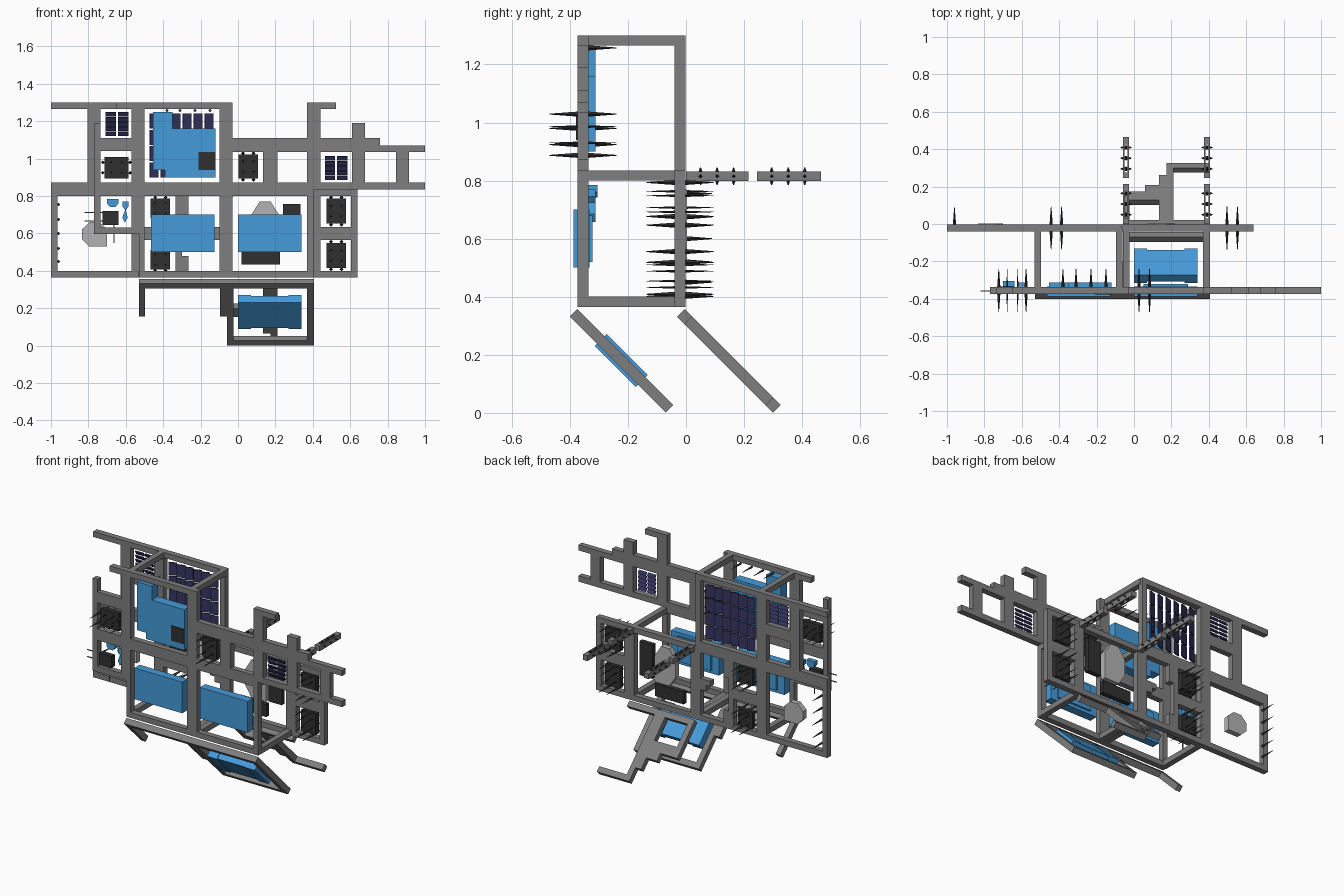
import bpy, bmesh, math
from mathutils import Matrix, Vector

if "Cube" in bpy.data.objects:
    bpy.data.objects.remove(bpy.data.objects["Cube"])

def material(name, rgb):
    m = bpy.data.materials.new(name)
    m.diffuse_color = (*rgb, 1)
    m.use_nodes = True
    m.node_tree.nodes["Principled BSDF"].inputs["Base Color"].default_value = m.diffuse_color
    return m

BLUE = material("blue", (0.06, 0.33, 0.70))
BLACK = material("black", (0.03, 0.03, 0.03))
NAVY = material("navy", (0.035, 0.035, 0.12))
GREY = material("frame_grey", (0.21, 0.21, 0.21))
LIGHT = material("light_grey", (0.45, 0.45, 0.45))
FRONT, BACK, T = -0.355, -0.021, 0.037     # wall planes and beam thickness

def finish(name, bm, mat, loc=(0, 0, 0), tilt=0):
    me = bpy.data.meshes.new(name)
    bm.to_mesh(me)
    bm.free()
    ob = bpy.data.objects.new(name, me)
    ob.location, ob.rotation_euler = loc, (tilt, 0, 0)
    me.materials.append(mat)
    bpy.context.collection.objects.link(ob)
    return ob

def add_box(bm, x0, x1, y0, y1, z0, z1, rot=Matrix()):
    m = (Matrix.Translation(((x0+x1)/2, (y0+y1)/2, (z0+z1)/2)) @ rot
         @ Matrix.Diagonal((x1-x0, y1-y0, z1-z0, 1)))
    bmesh.ops.create_cube(bm, size=1, matrix=m)

def wall(name, rects, loc, tilt=0, mat=GREY, t=T):
    """Flat frame of beams, each given as x0, x1, z0, z1."""
    bm = bmesh.new()
    for x0, x1, z0, z1 in rects:
        add_box(bm, x0, x1, -t/2, t/2, z0, z1)
    return finish(name, bm, mat, loc, tilt)

def boxes(name, items, mat):
    bm = bmesh.new()
    for b in items:
        add_box(bm, *b)
    return finish(name, bm, mat)

def spike(bm, base, tip, r):
    d = Vector(tip) - Vector(base)
    m = (Matrix.Translation((Vector(base) + Vector(tip)) / 2)
         @ d.to_track_quat('Z', 'Y').to_matrix().to_4x4())
    bmesh.ops.create_cone(bm, cap_ends=True, segments=4, radius1=r, radius2=r*0.15,
                          depth=d.length, matrix=m)

def plate(name, pts, y0, y1, mat):
    """Outline in x, z extruded along y."""
    bm = bmesh.new()
    f = bm.faces.new([bm.verts.new((x, y0, z)) for x, z in pts])
    ext = bmesh.ops.extrude_face_region(bm, geom=[f])
    bmesh.ops.translate(bm, vec=(0, y1-y0, 0),
                        verts=[v for v in ext['geom'] if isinstance(v, bmesh.types.BMVert)])
    bmesh.ops.recalc_face_normals(bm, faces=bm.faces)
    return finish(name, bm, mat)

# front wall
wall("front_wall_posts", [
    (-.53, -.50, .365, 1.3), (-.57, -.53, .6, 1.3), (-.10, -.03, .365, 1.3),
    (.37, .405, .365, 1.3), (.405, .44, .835, 1.3), (-.77, -.735, .6, 1.19),
    (.135, .21, .87, 1.04), (.61, .68, .835, 1.19), (.845, .915, .835, 1.04)],
    (0, FRONT, 0))
wall("front_wall_rails", [
    (-.65, -.03, 1.265, 1.3), (.37, .525, 1.265, 1.3), (-.77, -.57, 1.04, 1.11),
    (-.03, .76, 1.07, 1.11), (-.03, 1.0, 1.035, 1.07), (-.77, 1.0, .835, .872),
    (-.77, .405, .80, .835), (-.77, -.53, .597, .633), (-.53, .405, .365, .40)],
    (0, FRONT, 0))
# back wall
wall("back_wall_posts", [
    (-1, -.966, .365, .835), (-.57, -.50, .365, 1.3), (-.10, -.065, .365, 1.3),
    (-.065, -.03, .365, .835), (.37, .44, .365, .835), (.605, .64, .365, .835),
    (-.805, -.735, .835, 1.3), (-.335, -.30, .40, .80), (-.30, -.265, .69, .80),
    (-.30, -.265, .40, .48)], (0, BACK, 0))
wall("back_wall_rails", [
    (-1, -.065, 1.265, 1.3), (-1, -.065, .835, .872), (-1, .64, .80, .835),
    (-1, .64, .365, .40), (-.735, -.57, 1.04, 1.11), (.44, .605, .565, .635),
    (-.50, -.30, .565, .635), (-.17, -.10, .60, .635), (-.14, -.10, .565, .60)],
    (0, BACK, 0))
# slanted skirts under both walls
S = math.radians(45)
wall("front_slanted_frame", [
    (-.06, -.025, 0, .467), (.37, .405, 0, .467), (-.06, .405, 0, .036),
    (-.53, .405, .431, .467), (-.53, -.497, .22, .467), (-.097, -.06, .22, .467)],
    (0, -.057, .014), S)
wall("back_slanted_frame", [
    (-.06, .405, .431, .467), (.135, .175, .09, .467), (.175, .21, 0, .467),
    (.175, .405, 0, .036), (-.06, .135, .215, .28), (.06, .135, .165, .215),
    (-.06, -.025, .215, .467)], (0, .313, .014), S)
# depth beams joining the walls
boxes("depth_beams", [(x, x+.036, FRONT, BACK, z, z+.035) for x, z in (
    (-.533, 1.265), (-.097, 1.265), (-.06, .80), (.37, .80), (-.533, .365),
    (-.097, .365), (-.06, .365), (.37, .365))], GREY)

# spiked arms reaching backwards
bm, bs = bmesh.new(), bmesh.new()
for x in (-.043, .39):
    for y0, y1 in ((.0, .215), (.245, .465)):
        for s in (-.013, .013):
            add_box(bm, x+s-.004, x+s+.004, y0, y1, .798, .832)
        add_box(bm, x-.016, x+.016, y0, y0+.03, .798, .832)
        add_box(bm, x-.016, x+.016, y1-.04, y1, .798, .832)
        for k in range(3):
            y = y0 + .05 + k*.057
            add_box(bs, x-.014, x+.014, y-.01, y+.01, .803, .827)
            for dx, dz in ((.03, 0), (-.03, 0), (0, .03), (0, -.03)):
                spike(bs, (x, y, .815), (x+dx, y, .815+dz), .012)
finish("back_arms", bm, GREY)
finish("arm_spikes", bs, BLACK)

def spiked_box(name, cx, cz, y, w, h, sideways=False):
    """Dark box with rods through it and jagged blades on two edges."""
    bm = bmesh.new()
    add_box(bm, cx-w/2, cx+w/2, y-.016, y+.016, cz-h/2, cz+h/2)
    for i in (-1, 1):
        for j in (-1, 1):
            p = Vector((cx + i*.028, y, cz + j*.028))
            for s in (-1, 1):
                spike(bm, p, p + Vector((0, s*.115, 0)), .005)
                a, b = (w/2+.008, .028) if sideways else (.028, h/2+.006)
                q = Vector((cx + i*a, y, cz + j*b))
                spike(bm, q, q + Vector((0, s*.115, 0)), .010)
    finish(name, bm, BLACK)

for n, (cx, cz, y, w, h, side) in enumerate((
        (-.65, .952, FRONT, .13, .115, True), (.055, .958, FRONT, .105, .13, False),
        (-.415, .735, BACK, .105, .105, False), (-.415, .46, BACK, .105, .105, False),
        (.525, .72, BACK, .105, .135, False), (.525, .482, BACK, .105, .135, False))):
    spiked_box(f"spiked_box_{n}", cx, cz, y, w, h, side)

# rows of thorns on the top rail and the left post
bm = bmesh.new()
for x in (-.38, -.31, -.23, -.15):
    spike(bm, (x, -.34, 1.257), (x, -.24, 1.257), .009)
for z in (.755, .675, .60, .52, .45):
    spike(bm, (-.96, -.005, z), (-.96, .09, z), .009)
finish("thorn_rows", bm, BLACK)

# louvre tiles
def louvres(name, x0, x1, z0, z1, cols, rows, y, axis, ang):
    bm = bmesh.new()
    dx, dz = (x1-x0)/cols, (z1-z0)/rows
    for i in range(cols):
        for j in range(rows):
            cx, cz = x0 + (i+.5)*dx, z0 + (j+.5)*dz
            add_box(bm, cx-dx*.42, cx+dx*.42, y-.004, y+.004, cz-dz*.46, cz+dz*.46,
                    Matrix.Rotation(math.radians(ang), 4, axis))
    finish(name, bm, NAVY)

louvres("louvres_left", -.715, -.58, 1.12, 1.25, 2, 5, BACK, 'X', 30)
louvres("louvres_right", .46, .59, .885, 1.015, 2, 5, FRONT, 'X', 30)
louvres("louvres_centre", -.478, -.125, .895, 1.245, 6, 4, BACK, 'Z', 20)

# blue boxes in the lower front openings
for name, x in (("blue_box_left", -.465), ("blue_box_right", .0)):
    boxes(name, [(x, x+.34, -.387, -.333, .50, .70),
                 (x+.05, x+.29, -.333, -.322, .52, .68)], BLUE)
# tilted blue box in the skirt
wall("blue_box_tilted", [(0, .34, .14, .33)], (0, -.057, .014), S, BLUE, .05)
wall("blue_box_tilted_ends", [(0, .07, .135, .335), (.27, .34, .135, .335)],
     (0, -.057, .014), S, BLUE, .058)
# tall stepped blue block with a dark notch
plate("blue_step_block", [(-.455, .94), (-.39, .94), (-.39, .90), (-.12, .90), (-.12, 1.16),
                          (-.35, 1.16), (-.35, 1.25), (-.455, 1.25)], -.373, -.312, BLUE)
boxes("notch_box", [(-.21, -.12, -.378, -.33, .94, 1.035)], BLACK)

# small fittings in the left half opening
plate("blue_bowl", [(-.70, .785), (-.70, .76), (-.685, .742), (-.655, .742), (-.64, .76),
                    (-.64, .785)], -.335, -.305, BLUE)
plate("blue_spool", [(-.618, .77), (-.618, .745), (-.604, .725), (-.618, .685), (-.605, .658),
                     (-.590, .685), (-.600, .725), (-.585, .745), (-.585, .77)],
      -.335, -.312, BLUE)
boxes("left_dark_box", [(-.725, -.64, -.37, -.335, .645, .72)], BLACK)
boxes("left_pipes", [(-.82, -.725, -.36, -.355, .71, .715), (-.82, -.725, -.36, -.355, .665, .67),
                     (-.665, -.66, -.36, -.355, .55, .645)], GREY)

# pale rounded plates and dark boxes in the back wall
def blob(name, cx, cz, w, h):
    c = .3
    pts = [(-.5, -.5+c), (-.5+c, -.5), (.5, -.5), (.5, .5-c), (.5-c, .5), (-.5+c, .5), (-.5, .5-c)]
    plate(name, [(cx+a*w, cz+b*h) for a, b in pts], -.03, .004, LIGHT)

blob("pale_plate_left", -.767, .595, .135, .13)
blob("pale_plate_right", .145, .65, .15, .24)
boxes("back_dark_boxes", [(.24, .335, -.035, -.005, .54, .757),
                          (.02, .225, -.035, -.005, .435, .515)], BLACK)
